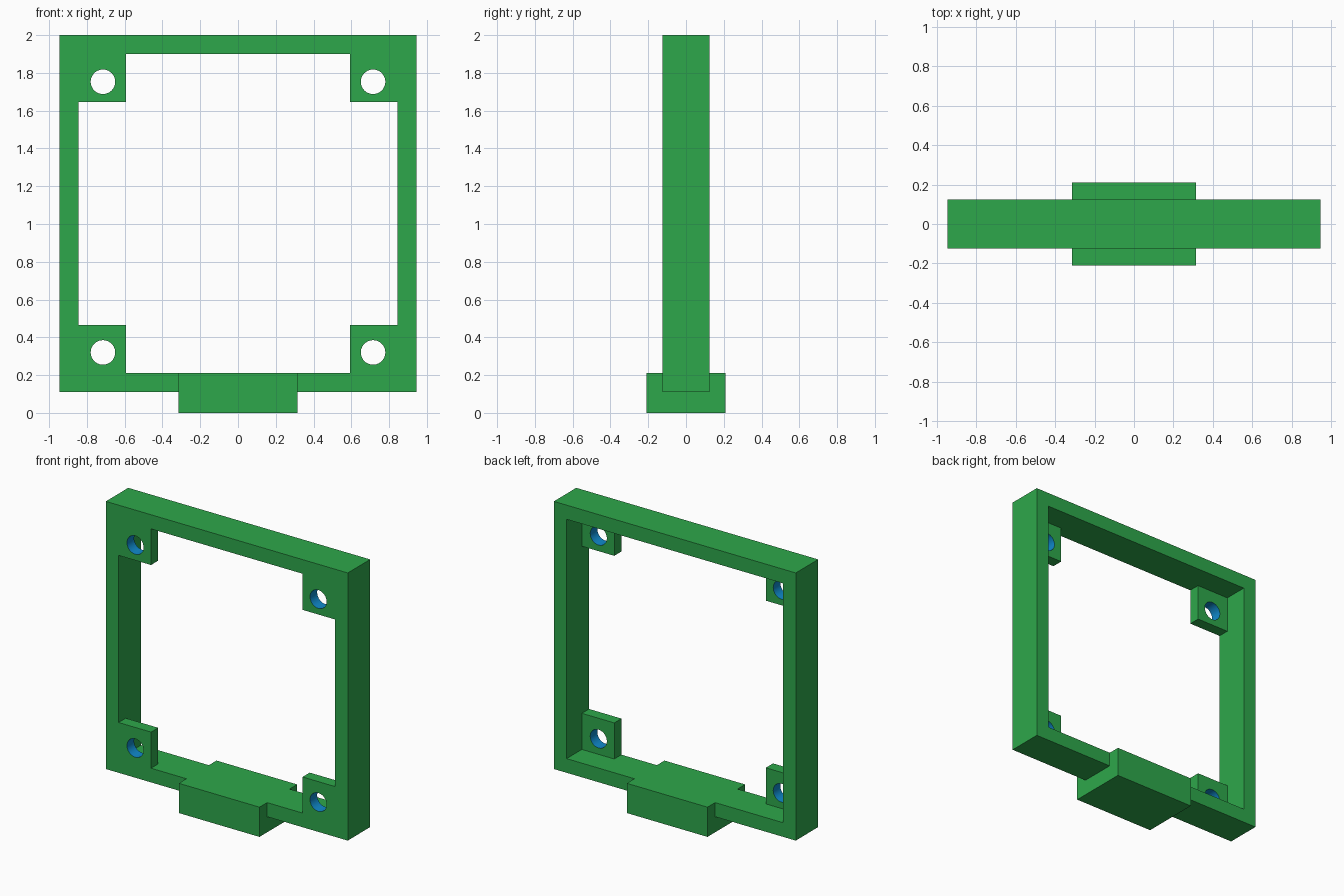
import bpy, math

if "Cube" in bpy.data.objects:
    bpy.data.objects.remove(bpy.data.objects["Cube"])

def material(name, rgb):
    m = bpy.data.materials.new(name)
    m.diffuse_color = (*rgb, 1)
    m.use_nodes = True
    m.node_tree.nodes["Principled BSDF"].inputs["Base Color"].default_value = m.diffuse_color
    return m

green = material("green", (0.027, 0.39, 0.07))
blue = material("blue", (0.005, 0.25, 0.6))

def box(name, x0, x1, y0, y1, z0, z1):
    bpy.ops.mesh.primitive_cube_add(size=1, location=((x0 + x1) / 2, (y0 + y1) / 2, (z0 + z1) / 2))
    o = bpy.context.object
    o.name = name
    o.scale = (x1 - x0, y1 - y0, z1 - z0)
    bpy.ops.object.transform_apply(location=True, rotation=True, scale=True)
    return o

def combine(target, other, operation):
    mod = target.modifiers.new("bool", 'BOOLEAN')
    mod.operation, mod.object, mod.solver = operation, other, 'EXACT'
    bpy.context.view_layer.objects.active = target
    bpy.ops.object.modifier_apply(modifier=mod.name)
    bpy.data.objects.remove(other, do_unlink=True)

W, D, Z0, Z1 = 0.945, 0.125, 0.11, 2.0      # outer frame
IX, IZ0, IZ1 = 0.845, 0.21, 1.9             # inner opening
TAB_X, TAB_Z0, TAB_Z1 = 0.592, 0.465, 1.645  # inner corners of the screw tabs
TAB_BACK = -0.045
HOLE_X, HOLE_ZS, HOLE_R = 0.715, (0.32, 1.753), 0.065

# Frame: rear pocket and a cross-shaped window leave thin tabs in the front corners
frame = box("frame", -W, W, -D, D, Z0, Z1)
combine(frame, box("pocket", -IX, IX, TAB_BACK, 0.3, IZ0, IZ1), 'DIFFERENCE')
combine(frame, box("window_tall", -TAB_X, TAB_X, -0.3, 0.2, IZ0, IZ1), 'DIFFERENCE')
combine(frame, box("window_wide", -IX, IX, -0.3, 0.2, TAB_Z0, TAB_Z1), 'DIFFERENCE')

# Foot block, flush with the inner floor
combine(frame, box("foot", -0.315, 0.315, -0.21, 0.21, 0, IZ0), 'UNION')

# Screw holes through the tabs
for sx in (-1, 1):
    for z in HOLE_ZS:
        bpy.ops.mesh.primitive_cylinder_add(vertices=40, radius=HOLE_R, depth=0.2,
                                            location=(sx * HOLE_X, -0.085, z),
                                            rotation=(math.pi / 2, 0, 0))
        combine(frame, bpy.context.object, 'DIFFERENCE')

# Blue hole walls, green everywhere else
me = frame.data
me.materials.clear()
me.materials.append(green)
me.materials.append(blue)
for p in me.polygons:
    c = p.center
    r = min(math.hypot(abs(c.x) - HOLE_X, c.z - z) for z in HOLE_ZS)
    p.material_index = int(abs(p.normal.y) < 0.1 and r < HOLE_R * 1.05)

bpy.ops.object.select_all(action='DESELECT')
frame.select_set(True)
bpy.context.view_layer.objects.active = frame
bpy.ops.object.shade_smooth_by_angle(angle=math.radians(30))
